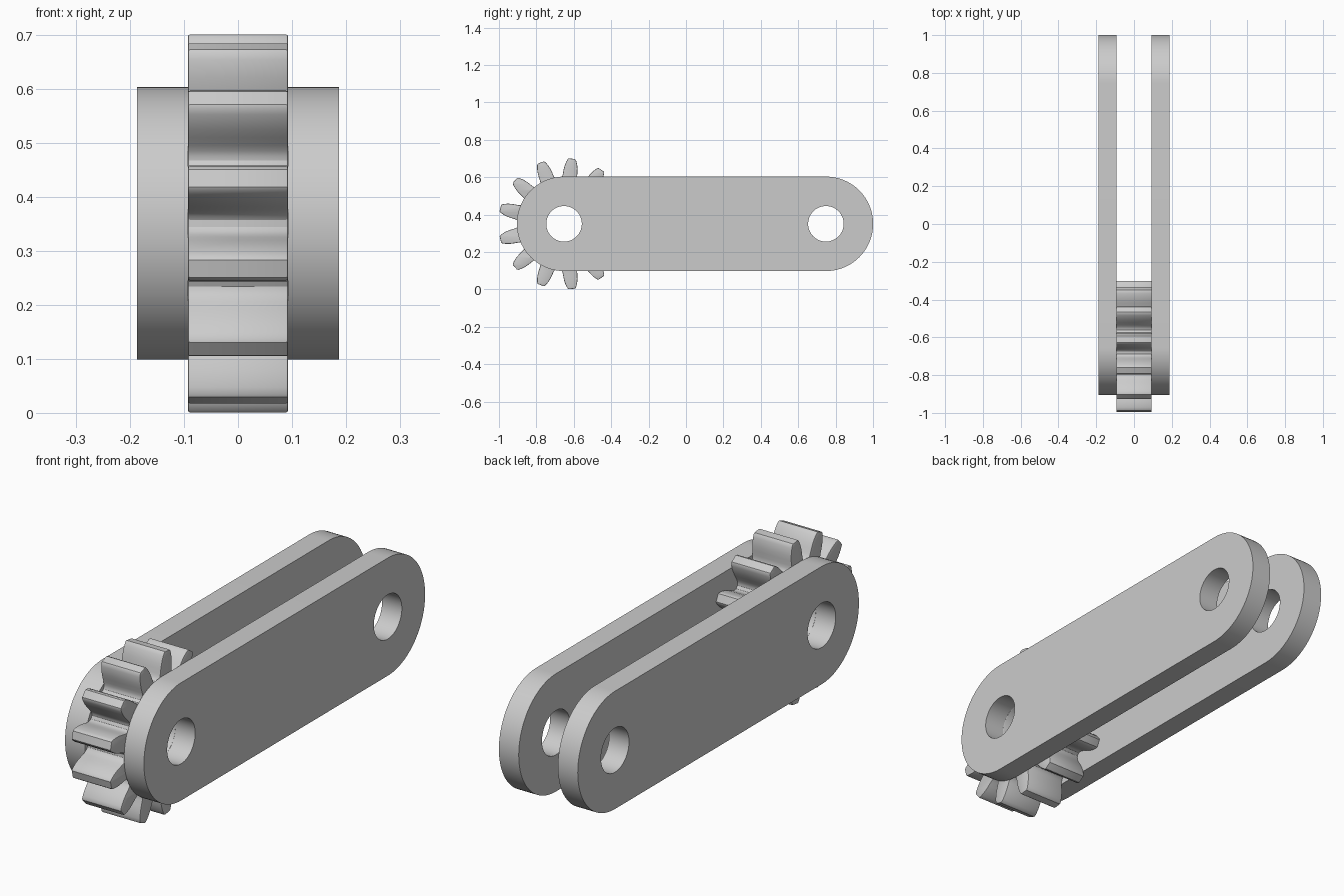
import bpy, bmesh, math
from mathutils import Matrix, Vector

if "Cube" in bpy.data.objects:
    bpy.data.objects.remove(bpy.data.objects["Cube"])

CZ = 0.351                   # height of both pin axes
Y_GEAR, Y_FAR = -0.652, 0.748
PLATE_R, HOLE_R = 0.2525, 0.095
X_IN, X_OUT = 0.093, 0.187

grey = bpy.data.materials.new("steel_grey")
grey.diffuse_color = (0.6, 0.6, 0.6, 1)
grey.use_nodes = True
grey.node_tree.nodes["Principled BSDF"].inputs["Base Color"].default_value = grey.diffuse_color


def arc(cy, r, a0, a1, n):
    """Points of an arc in the y-z plane, both ends included (degrees)."""
    out = []
    for i in range(n + 1):
        a = math.radians(a0 + (a1 - a0) * i / n)
        out.append((cy + r * math.cos(a), CZ + r * math.sin(a)))
    return out


def circle(cy, r, n=64):
    return arc(cy, r, 0, 360, n)[:-1]


def extrude_outline(name, loops, x0, x1, bevel=0.0):
    """Fill y-z outlines (later loops are holes) and extrude them along x."""
    curve = bpy.data.curves.new(name + "_outline", 'CURVE')
    curve.dimensions = '2D'
    curve.fill_mode = 'BOTH'
    curve.extrude = (x1 - x0) / 2 - bevel
    curve.bevel_depth = bevel
    curve.bevel_resolution = 1
    curve.offset = -bevel
    for pts in loops:
        s = curve.splines.new('POLY')
        s.points.add(len(pts) - 1)
        for p, (y, z) in zip(s.points, pts):
            p.co = (y, z, 0, 1)
        s.use_cyclic_u = True
    temp = bpy.data.objects.new(name + "_temp", curve)
    bpy.context.collection.objects.link(temp)
    bpy.context.view_layer.update()
    dg = bpy.context.evaluated_depsgraph_get()
    mesh = bpy.data.meshes.new_from_object(temp.evaluated_get(dg))
    bpy.data.objects.remove(temp)
    # outline plane (x, y) becomes (y, z); depth becomes x
    mesh.transform(Matrix(((0, 0, 1, (x0 + x1) / 2), (1, 0, 0, 0),
                           (0, 1, 0, 0), (0, 0, 0, 1))))
    bm = bmesh.new()
    bm.from_mesh(mesh)
    bmesh.ops.remove_doubles(bm, verts=bm.verts, dist=1e-5)
    bmesh.ops.recalc_face_normals(bm, faces=bm.faces)
    bm.to_mesh(mesh)
    bm.free()
    mesh.name = name
    mesh.materials.clear()
    mesh.materials.append(grey)
    ob = bpy.data.objects.new(name, mesh)
    bpy.context.collection.objects.link(ob)
    bpy.ops.object.select_all(action='DESELECT')
    ob.select_set(True)
    bpy.context.view_layer.objects.active = ob
    bpy.ops.object.shade_smooth_by_angle(angle=math.radians(30))
    return ob


# Two rounded side plates with a pin hole at each end
stadium = arc(Y_FAR, PLATE_R, -90, 90, 48) + arc(Y_GEAR, PLATE_R, 90, 270, 48)
plate_loops = [stadium, circle(Y_GEAR, HOLE_R), circle(Y_FAR, HOLE_R)]
extrude_outline("right_side_plate", plate_loops, X_IN, X_OUT)
extrude_outline("left_side_plate", plate_loops, -X_OUT, -X_IN)

# Thirteen-tooth gear: (radius, half angle) down one tooth flank, mirrored
TEETH = 13
flank = [(0.238, 12.2), (0.243, 10.6), (0.252, 9.3), (0.265, 8.4),
         (0.285, 7.6), (0.305, 6.7), (0.322, 5.7), (0.336, 4.6), (0.347, 3.6)]
tooth = ([(r, -a) for r, a in flank] + [(0.351, -2.7), (0.351, 2.7)]
         + [(r, a) for r, a in reversed(flank)])
gear = []
for t in range(TEETH):
    for r, a in tooth:
        ang = math.radians(a + t * 360 / TEETH)
        gear.append((Y_GEAR + r * math.cos(ang), CZ + r * math.sin(ang)))
extrude_outline("gear", [gear, circle(Y_GEAR, HOLE_R)], -X_IN, X_IN, bevel=0.004)
